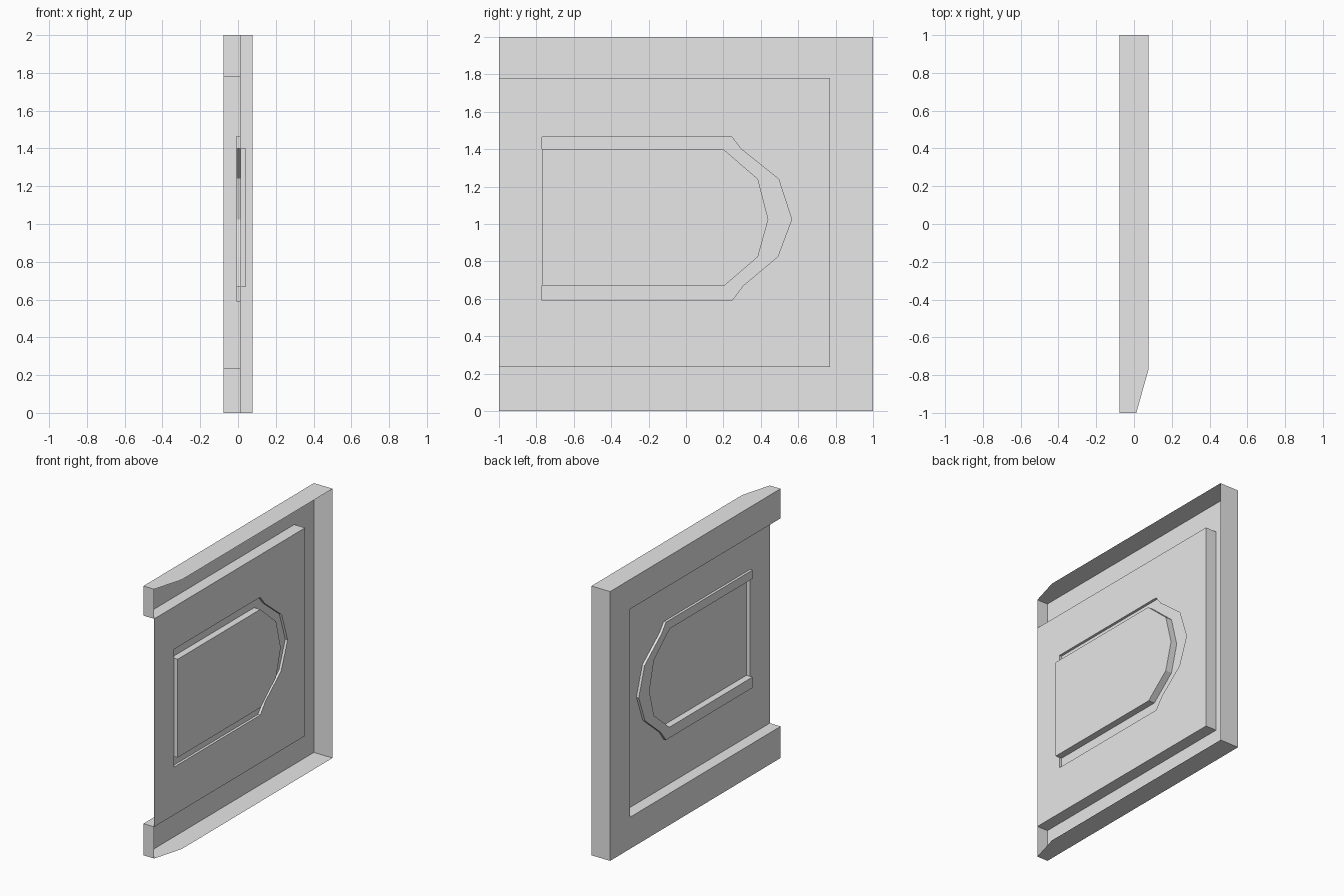
import bpy
import bmesh

cube = bpy.data.objects.get("Cube")
if cube:
    bpy.data.objects.remove(cube, do_unlink=True)

grey = bpy.data.materials.new("plain_grey")
grey.use_nodes = True
colour = (0.8, 0.8, 0.8, 1)
grey.diffuse_color = colour
grey.node_tree.nodes["Principled BSDF"].inputs["Base Color"].default_value = colour

# Depth levels of the pressed sheet, along x
FACE, RIDGE, PANEL, DENT, RIM = -0.077, -0.007, 0.012, 0.043, 0.077
FRONT, BACK, TOP = -1, 1, 2
CHAMFER = -0.77


def finish(name, bm):
    mesh = bpy.data.meshes.new(name)
    bm.to_mesh(mesh)
    bm.free()
    mesh.materials.append(grey)
    obj = bpy.data.objects.new(name, mesh)
    bpy.context.collection.objects.link(obj)


def flat(name, x, *loops):
    """Flat sheet at depth x; loops after the first are holes."""
    bm = bmesh.new()
    edges = []
    for loop in loops:
        verts = [bm.verts.new((x, y, z)) for y, z in loop]
        edges += [bm.edges.new((a, b)) for a, b in zip(verts, verts[1:] + verts[:1])]
    bmesh.ops.triangle_fill(bm, edges=edges, use_beauty=True, normal=(-1, 0, 0))
    finish(name, bm)


def wall(name, path, x0, x1, closed=False):
    """Strip that follows a y-z path between two depths."""
    bm = bmesh.new()
    near = [bm.verts.new((x0, y, z)) for y, z in path]
    far = [bm.verts.new((x1, y, z)) for y, z in path]
    count = len(path)
    for i in range(count if closed else count - 1):
        j = (i + 1) % count
        bm.faces.new((near[i], near[j], far[j], far[i]))
    finish(name, bm)


def polygon(name, points):
    bm = bmesh.new()
    bm.faces.new([bm.verts.new(p) for p in points])
    finish(name, bm)


# Outlines in y-z
low, high, inner_back = 0.235, 1.78, 0.77
recess = [(FRONT, high), (inner_back, high), (inner_back, low), (FRONT, low)]
outer_d = [(-0.77, 1.465), (0.245, 1.465), (0.295, 1.4), (0.495, 1.24), (0.565, 1.025),
           (0.49, 0.825), (0.305, 0.67), (0.245, 0.59), (-0.77, 0.59)]
inner_d = [(-0.77, 1.4), (0.2, 1.4), (0.385, 1.24), (0.44, 1.025),
           (0.385, 0.825), (0.205, 0.67), (-0.77, 0.67)]

# Frame face, open toward the front
flat("frame_face", FACE,
     [(FRONT, TOP), (BACK, TOP), (BACK, 0), (FRONT, 0)] + recess[::-1])

# Rim around the top, bottom and back, with tapered front ends
for name, z in (("top_rim", TOP), ("bottom_rim", 0)):
    polygon(name, [(FACE, FRONT, z), (PANEL, FRONT, z), (RIM, CHAMFER, z),
                   (RIM, BACK, z), (FACE, BACK, z)])
wall("back_rim", [(BACK, 0), (BACK, TOP)], FACE, RIM)

# Front ends of the two bars
wall("top_bar_end", [(FRONT, high), (FRONT, TOP)], FACE, PANEL)
wall("bottom_bar_end", [(FRONT, 0), (FRONT, low)], FACE, PANEL)

# Recessed panel with its side walls
wall("recess_wall", recess, FACE, PANEL)
flat("recessed_panel", PANEL, recess, outer_d)

# Raised ridge around the dent
wall("ridge_outer_wall", outer_d, RIDGE, PANEL)
flat("ridge_face", RIDGE, outer_d + inner_d[::-1])
for name, a, b in (("upper_ridge_end", outer_d[0], inner_d[0]),
                   ("lower_ridge_end", inner_d[-1], outer_d[-1])):
    wall(name, [a, b], RIDGE, PANEL)

# Rounded dent pressed through the panel
wall("dent_wall", inner_d, RIDGE, DENT)
wall("dent_end", [inner_d[-1], inner_d[0]], PANEL, DENT)
flat("dent_face", DENT, inner_d)
